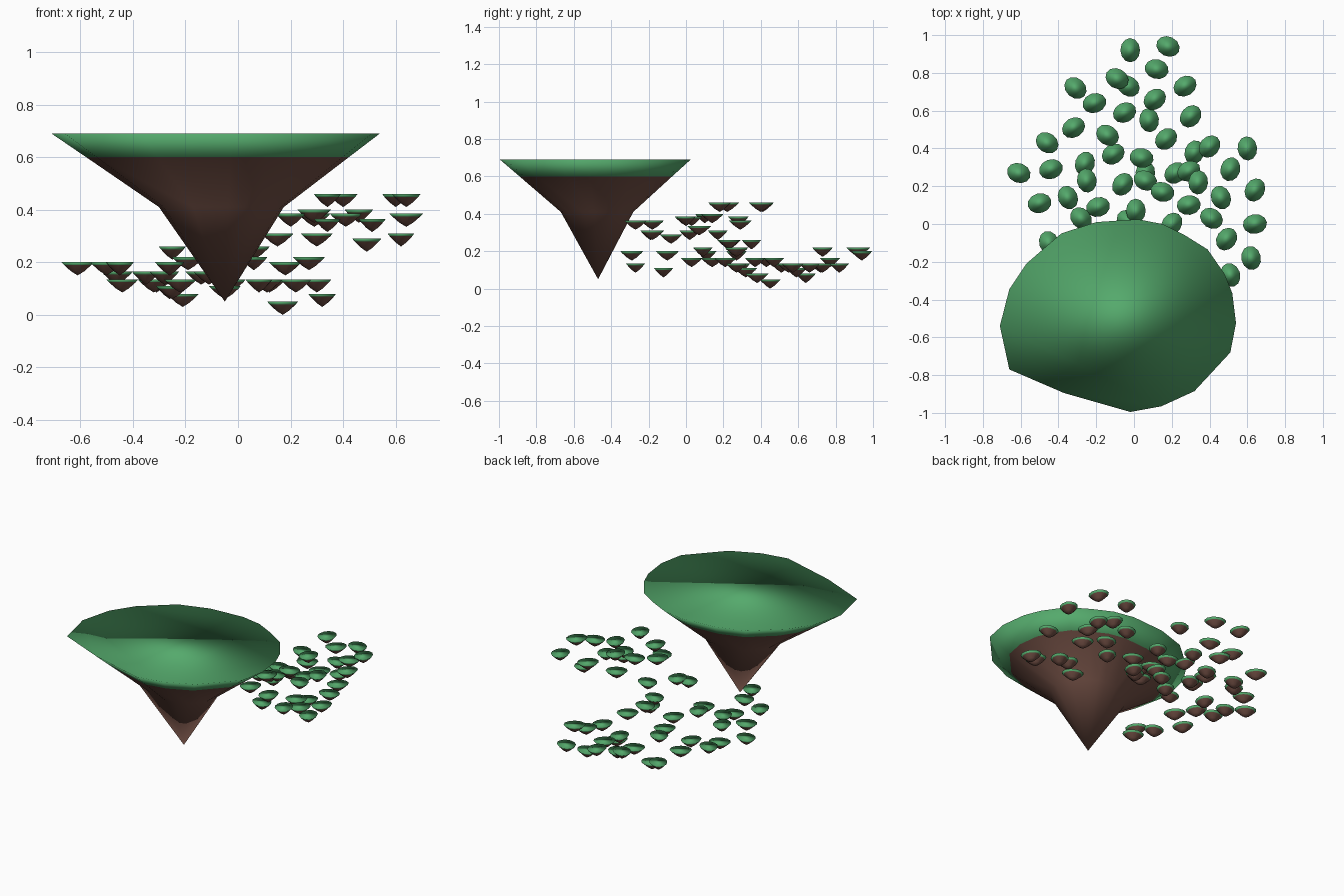
import bpy
import bmesh
import math
import random
from mathutils import Vector

random.seed(4)

if "Cube" in bpy.data.objects:
    bpy.data.objects.remove(bpy.data.objects["Cube"], do_unlink=True)


def make_material(name, colour):
    material = bpy.data.materials.new(name)
    material.use_nodes = True
    material.diffuse_color = colour
    material.node_tree.nodes["Principled BSDF"].inputs["Base Color"].default_value = colour
    return material


grass = make_material("grass green", (0.09, 0.40, 0.15, 1))
earth = make_material("earth brown", (0.17, 0.08, 0.06, 1))


def island_mesh(name, outline, profile, tip_depth):
    """Flat-topped rock hanging below an outline; the first band is grass.

    outline: rim points around the tip axis
    profile: (scale, depth) of each ring, from the rim downward
    """
    bm = bmesh.new()
    rings = [[bm.verts.new((x * scale, y * scale, -depth)) for x, y in outline]
             for scale, depth in profile]
    tip = bm.verts.new((0, 0, -tip_depth))
    count = len(outline)

    # Grass cap
    bm.faces.new(rings[0])

    # Grass band, then earth bands
    for level, (upper, lower) in enumerate(zip(rings, rings[1:])):
        for i in range(count):
            j = (i + 1) % count
            face = bm.faces.new((upper[i], lower[i], lower[j], upper[j]))
            face.material_index = min(level, 1)

    # Earth point
    for i in range(count):
        face = bm.faces.new((rings[-1][i], tip, rings[-1][(i + 1) % count]))
        face.material_index = 1

    for face in bm.faces:
        face.smooth = True
    bmesh.ops.recalc_face_normals(bm, faces=bm.faces[:])
    mesh = bpy.data.meshes.new(name)
    bm.to_mesh(mesh)
    bm.free()
    mesh.materials.append(grass)
    mesh.materials.append(earth)
    return mesh


def place(name, mesh, location, turn=0.0):
    obj = bpy.data.objects.new(name, mesh)
    obj.location = location
    obj.rotation_euler.z = turn
    bpy.context.collection.objects.link(obj)
    return obj


# Main island with an irregular rim
centre = Vector((-0.05, -0.47))
rim = [(-.66, -.77), (-.37, -.895), (-.02, -.995), (.145, -.965), (.32, -.885),
       (.51, -.68), (.54, -.525), (.52, -.365), (.48, -.265), (.39, -.135),
       (.27, -.06), (.15, 0), (.02, .025), (-.2, .01), (-.385, -.05),
       (-.57, -.21), (-.66, -.345), (-.71, -.54)]
main_outline = [Vector(point) - centre for point in rim]
main_mesh = island_mesh("main_island", main_outline,
                        [(1, 0), (.8, .09), (.38, .28)], .64)
place("main_island", main_mesh, (centre.x, centre.y, .69))

# Small islands share one oval mesh
sides = 12
oval = [(.064 * math.cos(math.tau * i / sides), .052 * math.sin(math.tau * i / sides))
        for i in range(sides)]
small_mesh = island_mesh("small_island", oval,
                         [(1, 0), (.84, .011), (.42, .034)], .05)

# Small islands grouped by the height of their tops
swarm = {
    .05: [(.17, .45)],
    .08: [(-.21, .64), (.32, .38)],
    .11: [(-.05, .59), (-.25, -.12), (-.26, .32)],
    .135: [(.12, .82), (-.03, .73), (-.31, .72), (.11, .66), (.08, .55),
           (.3, .57), (-.32, .51), (-.44, .29), (.22, .27), (-.22, -.27)],
    .165: [(-.09, .77), (-.14, .47), (-.46, .43), (-.11, .37), (-.06, .21),
           (-.35, .14), (-.28, .03)],
    .2: [(.18, .94), (-.61, .27), (-.5, .11), (-.45, -.1), (-.26, -.29)],
    .22: [(-.02, .92), (.27, .73), (.06, .27), (-.19, .09)],
    .26: [(.04, .35), (.06, .23), (-.25, .23)],
    .29: [(.49, -.08)],
    .31: [(.15, .17), (.62, -.18), (.3, -.19), (-.03, .02)],
    .335: [(.01, .07)],
    .365: [(.51, .29), (.51, -.27), (.34, -.18)],
    .385: [(.29, .28), (.2, 0), (.41, .03), (.64, 0)],
    .4: [(.29, .1), (.46, .14)],
    .46: [(.4, .41), (.6, .4), (.34, .22), (.64, .18)],
}
for top, spots in swarm.items():
    for x, y in spots:
        place("small_island", small_mesh, (x, y, top), random.uniform(0, math.pi))
